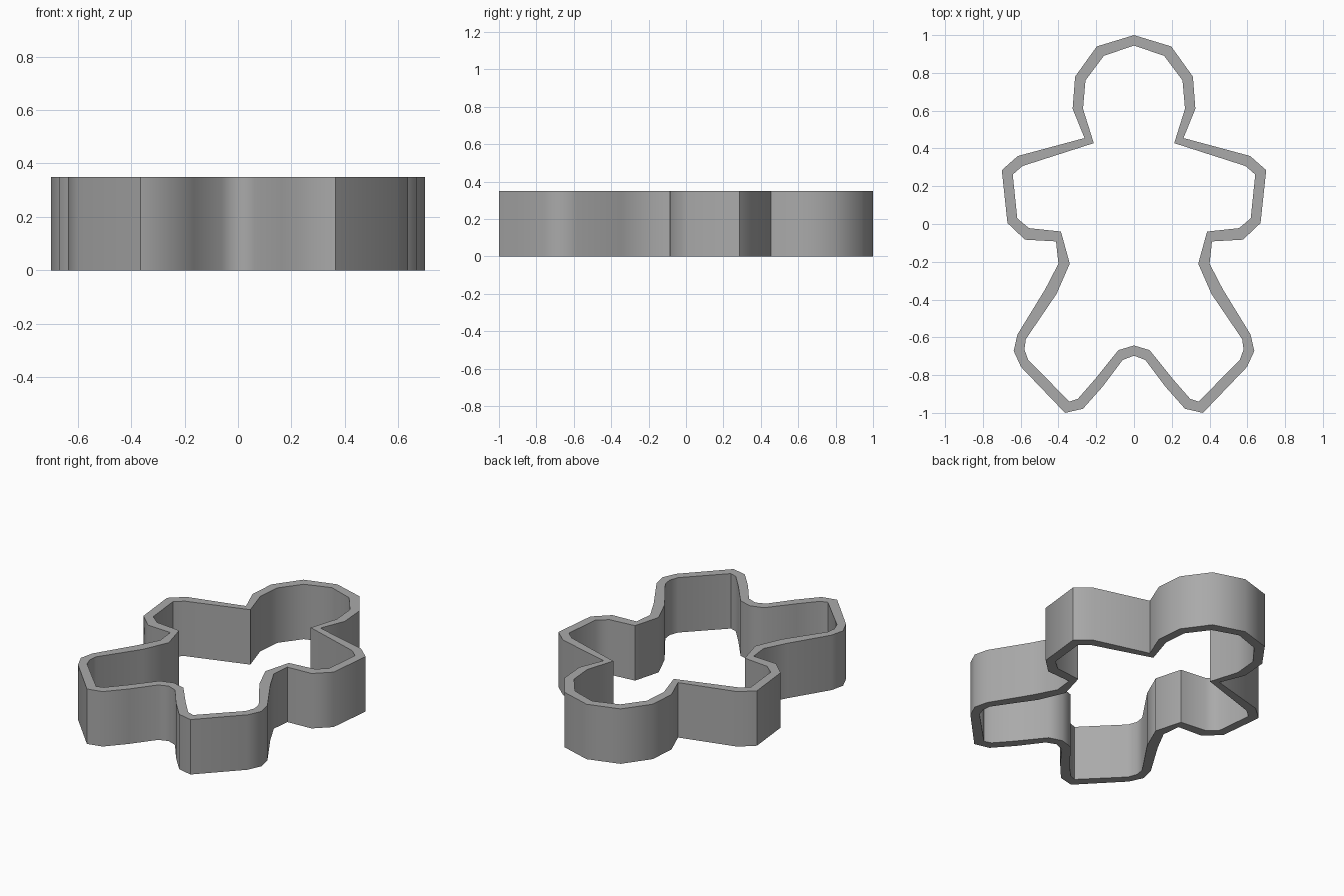
import bpy, bmesh, math

HEIGHT = 0.35

# Right half of the wall, from head top to crotch: (outer x, outer y, inner x, inner y)
half = [
    (0.00, 1.00, 0.00, 0.945),      # head
    (0.197, 0.94, 0.16, 0.89),
    (0.312, 0.78, 0.257, 0.76),
    (0.325, 0.61, 0.27, 0.61),
    (0.262, 0.455, 0.213, 0.428),   # neck
    (0.615, 0.36, 0.59, 0.307),     # arm
    (0.70, 0.285, 0.642, 0.262),
    (0.67, 0.005, 0.618, 0.03),
    (0.577, -0.083, 0.556, -0.022),
    (0.413, -0.092, 0.387, -0.04),  # armpit
    (0.40, -0.21, 0.34, -0.21),     # waist
    (0.47, -0.345, 0.41, -0.37),
    (0.617, -0.585, 0.573, -0.61),  # leg
    (0.637, -0.672, 0.58, -0.665),
    (0.598, -0.757, 0.56, -0.72),
    (0.365, -1.00, 0.342, -0.94),
    (0.27, -0.978, 0.297, -0.925),
    (0.165, -0.86, 0.205, -0.82),
    (0.06, -0.72, 0.083, -0.668),   # crotch
    (0.00, -0.697, 0.00, -0.643),
]

# Mirror into a closed outline
outline = half + [(-a, b, -c, d) for a, b, c, d in reversed(half[1:-1])]

# Cutter wall: one four-sided ring section per outline point
bm = bmesh.new()
sections = [[bm.verts.new(p) for p in ((a, b, 0), (a, b, HEIGHT), (c, d, HEIGHT), (c, d, 0))]
            for a, b, c, d in outline]
for i, s in enumerate(sections):
    t = sections[(i + 1) % len(sections)]
    for k in range(4):
        n = (k + 1) % 4
        bm.faces.new((s[k], s[n], t[n], t[k]))
bmesh.ops.recalc_face_normals(bm, faces=bm.faces)
mesh = bpy.data.meshes.new("cookie_cutter_wall")
bm.to_mesh(mesh)
bm.free()

# Plain metal grey
mat = bpy.data.materials.new("metal grey")
mat.diffuse_color = (0.4, 0.4, 0.4, 1)
mesh.materials.append(mat)

wall = bpy.data.objects.new("cookie_cutter_wall", mesh)
bpy.context.collection.objects.link(wall)
bpy.context.view_layer.objects.active = wall
wall.select_set(True)
bpy.ops.object.shade_smooth_by_angle(angle=math.radians(45))
